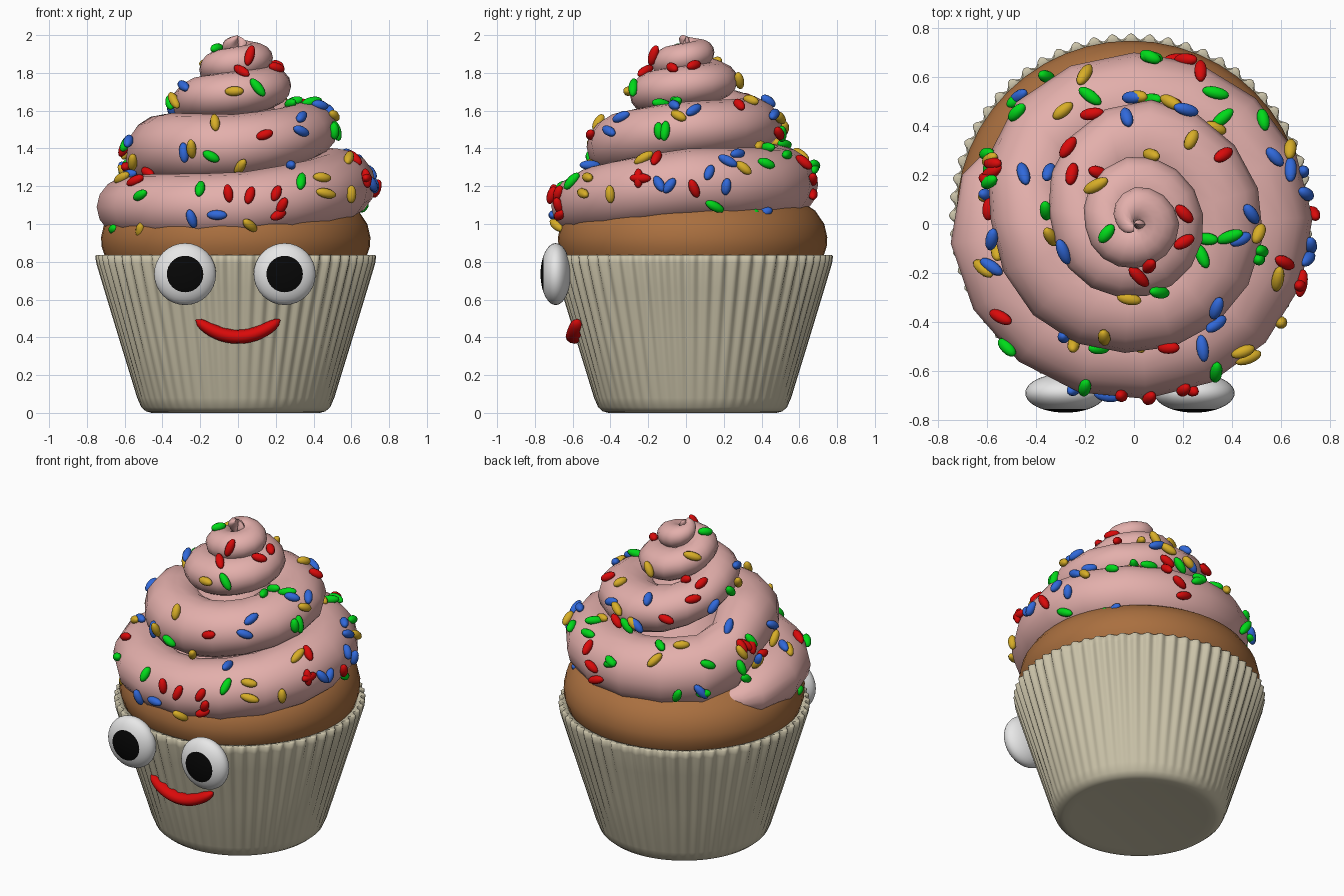
import bpy, bmesh, math, random
from mathutils import Vector, Matrix
from mathutils.bvhtree import BVHTree

random.seed(7)
if "Cube" in bpy.data.objects:
    bpy.data.objects.remove(bpy.data.objects["Cube"])


def material(name, r, g, b):
    m = bpy.data.materials.new(name)
    m.use_nodes = True
    m.diffuse_color = (r, g, b, 1)
    shader = m.node_tree.nodes["Principled BSDF"]
    shader.inputs["Base Color"].default_value = (r, g, b, 1)
    shader.inputs["Roughness"].default_value = 0.6
    return m


PAPER = material("paper_beige", 0.6, 0.55, 0.4)
CAKE = material("cake_brown", 0.40, 0.16, 0.05)
ICING = material("icing_pink", 0.77, 0.43, 0.41)
WHITE = material("eye_white", 0.8, 0.8, 0.8)
BLACK = material("pupil_black", 0.002, 0.002, 0.002)
RED = material("red", 0.7, 0.003, 0.003)
GREEN = material("green", 0.0, 0.7, 0.01)
BLUE = material("blue", 0.03, 0.14, 0.7)
YELLOW = material("yellow", 0.68, 0.42, 0.02)


def finish(name, bm, *mats):
    bmesh.ops.recalc_face_normals(bm, faces=bm.faces[:])
    mesh = bpy.data.meshes.new(name)
    bm.to_mesh(mesh)
    bm.free()
    for m in mats:
        mesh.materials.append(m)
    mesh.shade_smooth()
    mesh.set_sharp_from_angle(angle=math.radians(60))
    bpy.context.collection.objects.link(bpy.data.objects.new(name, mesh))
    return mesh


def skin(name, rings, mat):
    """Join closed rings of points into a tube with capped ends."""
    bm = bmesh.new()
    loops = [[bm.verts.new(p) for p in ring] for ring in rings]
    n = len(loops[0])
    for a, b in zip(loops, loops[1:]):
        for i in range(n):
            j = (i + 1) % n
            bm.faces.new((a[i], a[j], b[j], b[i]))
    bm.faces.new(loops[0])
    bm.faces.new(loops[-1])
    return finish(name, bm, mat)


def lathe(name, profile, mat, centre=(0, 0), sides=48, pleats=0):
    """Profile entries are radius, height, pleat depth."""
    rings = []
    for r, z, depth in profile:
        ring = []
        for i in range(sides):
            a = math.tau * i / sides
            q = r + depth * math.cos(pleats * a)
            ring.append((centre[0] + q * math.cos(a), centre[1] + q * math.sin(a), z))
        rings.append(ring)
    return skin(name, rings, mat)


# Pleated paper cup, with a thin rim folding inside
AXIS = (-0.012, 0.035)
cup = [(0.40, 0.006, 0), (0.445, 0, 0), (0.475, 0.008, 0), (0.5, 0.03, 0),
       (0.52, 0.08, 0.002), (0.605, 0.37, 0.006), (0.69, 0.66, 0.009),
       (0.726, 0.79, 0.012), (0.731, 0.83, 0.013), (0.724, 0.836, 0.012),
       (0.695, 0.83, 0), (0.64, 0.70, 0)]
lathe("paper_cup", cup, PAPER, AXIS, sides=360, pleats=60)

# Sponge dome
dome = [(0.64, 0.74, 0), (0.69, 0.82, 0), (0.71, 0.88, 0), (0.713, 0.93, 0),
        (0.697, 1.0, 0), (0.65, 1.07, 0), (0.56, 1.13, 0), (0.35, 1.2, 0), (0.02, 1.22, 0)]
lathe("sponge", dome, CAKE, AXIS)

# Icing core closes the middle of the swirl
core = [(0.5, 1.1, 0), (0.38, 1.34, 0), (0.2, 1.6, 0), (0.09, 1.8, 0), (0.02, 1.86, 0)]
lathe("icing_core", core, ICING, sides=24)

# Swirl keys: degrees, height, outer radius, half width, half height
SWIRL = [(146, 1.06, 0.63, 0.05, 0.04), (164, 1.07, 0.73, 0.17, 0.13),
         (180, 1.09, 0.755, 0.20, 0.17), (270, 1.09, 0.715, 0.20, 0.18),
         (360, 1.21, 0.73, 0.21, 0.19), (450, 1.21, 0.70, 0.21, 0.20),
         (505, 1.24, 0.69, 0.21, 0.21), (540, 1.40, 0.58, 0.20, 0.19),
         (630, 1.41, 0.525, 0.19, 0.17), (720, 1.50, 0.53, 0.19, 0.15),
         (810, 1.53, 0.51, 0.18, 0.14), (900, 1.66, 0.335, 0.15, 0.12),
         (990, 1.69, 0.30, 0.15, 0.12), (1080, 1.73, 0.285, 0.14, 0.11),
         (1170, 1.76, 0.28, 0.13, 0.10), (1260, 1.83, 0.2, 0.11, 0.09),
         (1350, 1.85, 0.18, 0.1, 0.09), (1440, 1.88, 0.185, 0.1, 0.08),
         (1530, 1.91, 0.15, 0.08, 0.07), (1620, 1.95, 0.07, 0.06, 0.045),
         (1710, 1.99, 0.03, 0.015, 0.01)]


def swirl_at(deg):
    for a, b in zip(SWIRL, SWIRL[1:]):
        if deg <= b[0]:
            f = (deg - a[0]) / (b[0] - a[0])
            return [u + (v - u) * f for u, v in zip(a, b)][1:]
    return SWIRL[-1][1:]


def swirl_point(deg, phi):
    """Surface point and normal; phi runs around the cross-section."""
    z, outer, w, h = swirl_at(deg)
    a = math.radians(deg)
    out, up = Vector((math.cos(a), math.sin(a), 0)), Vector((0, 0, 1))
    c, s = math.cos(phi), math.sin(phi)
    point = out * (outer - w + w * c) + up * (z + h * s)
    return point, (out * c / w + up * s / h).normalized()


turns = [146, 155] + [164 + 22 * i for i in range(70)] + [1704, 1710]
icing = skin("icing_swirl", [[swirl_point(d, math.tau * i / 16)[0] for i in range(16)]
                             for d in turns], ICING)
surface = BVHTree.FromPolygons([v.co for v in icing.vertices],
                               [p.vertices for p in icing.polygons])

# Sprinkles: positions in hundredths, dropped onto the icing along an axis
FRONT = {RED: [(-54, 122), (6, 115), (20, 116), (21, 105), (14, 147), (2, 180), (6, 189),
               (-47, 128), (-5, 116), (61, 134), (67, 124), (23, 110)],
         GREEN: [(-51, 115), (-20, 118), (-14, 136), (33, 122), (10, 172), (-11, 192),
                 (51, 149), (-65, 98)],
         BLUE: [(-24, 103), (-11, 105), (33, 156), (33, 149), (-28, 138), (28, 130),
                (-58, 125), (71, 120)],
         YELLOW: [(-24, 140), (-12, 153), (-2, 170), (1, 131), (44, 124), (46, 116),
                  (59, 116), (6, 100), (-51, 97)]}
SIDE = {RED: [(-24, 124), (4, 119), (66, 116)], GREEN: [(15, 110), (34, 106), (-14, 149)],
        BLUE: [(-14, 121), (12, 127), (21, 120), (41, 107)], YELLOW: [(30, 129), (-22, 134)]}
TOP = {RED: [(36, 28), (-25, 20), (-15, 21), (20, -7), (34, 61), (21, 66), (-57, 21), (20, 4)],
       GREEN: [(-18, 52), (33, 53), (36, 43), (52, 42), (-11, -4), (-47, 45), (7, 67),
               (39, -5), (30, -6), (28, -13), (-59, 28)],
       BLUE: [(-3, 43), (-45, 20), (57, 27), (63, 22), (47, 4), (43, -6), (-28, -11),
              (-64, 27)],
       YELLOW: [(-20, 60), (-29, 46), (23, 34), (7, 27), (-15, 15), (33, 39), (-61, -18),
                (50, -4)]}
batches = {RED: bmesh.new(), GREEN: bmesh.new(), BLUE: bmesh.new(), YELLOW: bmesh.new()}


def sprinkle(mat, p, n):
    side = n.orthogonal().normalized()
    side.rotate(Matrix.Rotation(random.uniform(0, math.tau), 3, n))
    side = (side + n * random.uniform(-0.25, 0.25)).normalized()
    m = Matrix.Translation(p + n * 0.012) @ side.to_track_quat("Z", "Y").to_matrix().to_4x4()
    m = m @ Matrix.Diagonal((0.026, 0.026, random.uniform(0.045, 0.058), 1))
    bmesh.ops.create_uvsphere(batches[mat], u_segments=10, v_segments=8, radius=1, matrix=m)


for table, place, ray in ((FRONT, lambda u, v: (u, -2, v), (0, 1, 0)),
                          (SIDE, lambda u, v: (2, u, v), (-1, 0, 0)),
                          (TOP, lambda u, v: (u, v, 3), (0, 0, -1))):
    for mat, spots in table.items():
        for u, v in spots:
            p, n, _, _ = surface.ray_cast(Vector(place(u / 100, v / 100)), Vector(ray))
            if p:
                sprinkle(mat, p, n)

# Loose scatter around the back
for i in range(26):
    deg = random.choice((360, 360, 720)) + random.uniform(65, 195)
    sprinkle(list(batches)[i % 4], *swirl_point(deg, random.uniform(-0.5, 0.6)))
for mat, bm in batches.items():
    finish(mat.name + "_sprinkles", bm, mat)

# Flattened eyes; the rings nearest the front pole are the pupil
for label, x in (("right_eye", -0.28), ("left_eye", 0.247)):
    bm = bmesh.new()
    bmesh.ops.create_uvsphere(bm, u_segments=32, v_segments=20, radius=1)
    for f in bm.faces:
        f.material_index = int(f.calc_center_median().z > math.cos(math.radians(36)))
    bm.transform(Matrix.Translation((x, -0.69, 0.735))
                 @ Matrix.Rotation(math.pi / 2, 4, "X")
                 @ Matrix.Diagonal((0.164, 0.164, 0.08, 1)))
    finish(label, bm, WHITE, BLACK)

# Smile: tapered arc following the cup
rings = []
for i in range(25):
    t = i / 12 - 1
    x, z = 0.222 * t, 0.403 + 0.09 * t * t
    y = AXIS[1] - 0.015 - math.sqrt((0.49 + 0.295 * z) ** 2 - x * x)
    size = 0.004 + 0.033 * math.sqrt(1 - t ** 4)
    across = Vector((-0.8 * t, 0, 1)).normalized()
    rings.append([Vector((x, y, z)) + across * size * math.sin(math.tau * k / 12)
                  + Vector((0, -1.3 * size, 0)) * math.cos(math.tau * k / 12)
                  for k in range(12)])
skin("smile", rings, RED)
